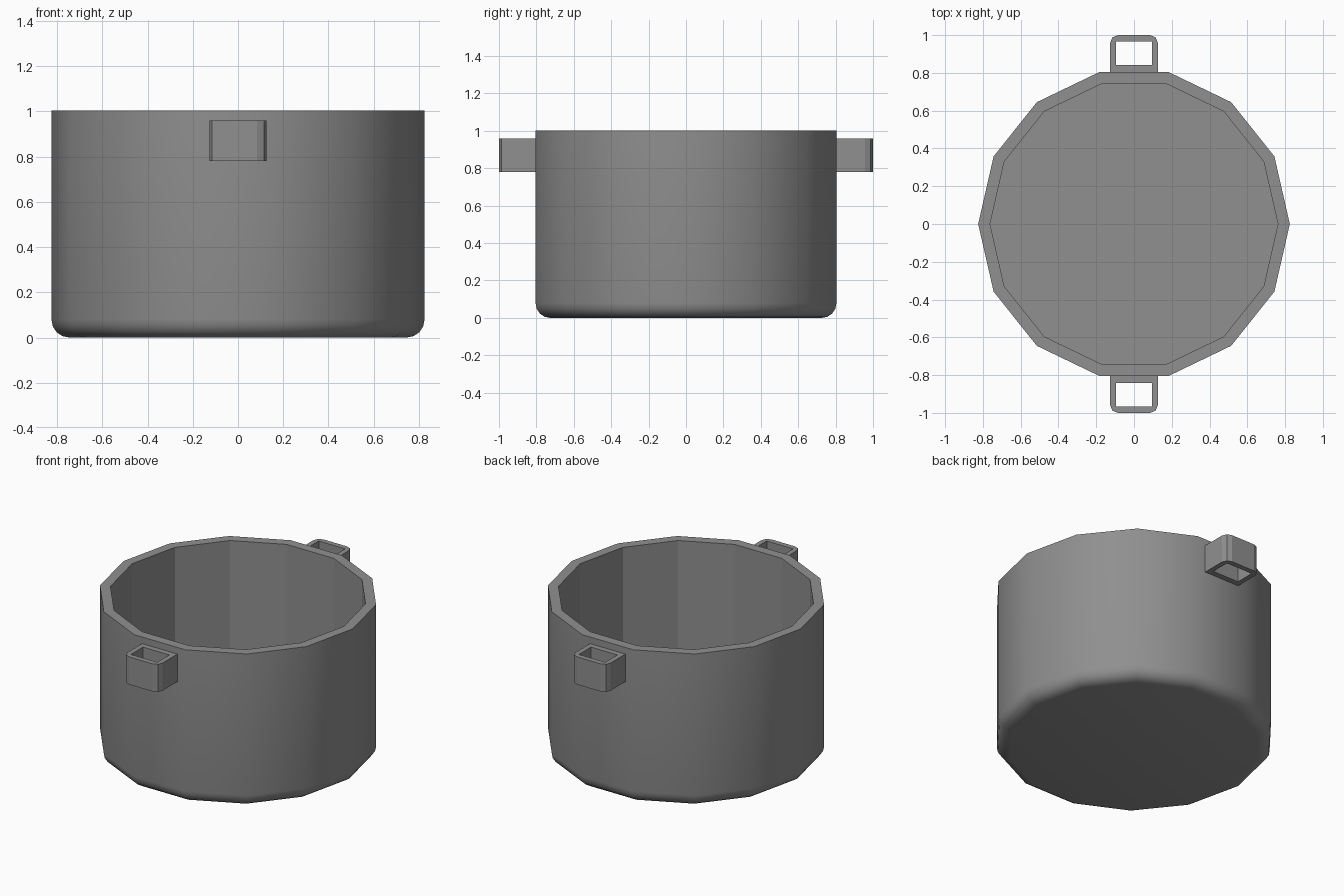
import bpy, bmesh
from math import sin, cos, pi, radians

if "Cube" in bpy.data.objects:
    bpy.data.objects.remove(bpy.data.objects["Cube"])

SIDES = 14
metal = bpy.data.materials.new("dark_metal")
metal.diffuse_color = (0.278, 0.278, 0.278, 1)
metal.use_nodes = True
metal.node_tree.nodes["Principled BSDF"].inputs["Base Color"].default_value = metal.diffuse_color


def make_object(name, bm):
    bmesh.ops.recalc_face_normals(bm, faces=bm.faces)
    for e in bm.edges:
        if len(e.link_faces) == 2 and e.calc_face_angle(0) > radians(40):
            e.smooth = False
    mesh = bpy.data.meshes.new(name)
    bm.to_mesh(mesh)
    bm.free()
    mesh.materials.append(metal)
    obj = bpy.data.objects.new(name, mesh)
    bpy.context.collection.objects.link(obj)
    return obj


def bridge(bm, a, b, smooth=False):
    n = len(a)
    for i in range(n):
        j = (i + 1) % n
        bm.faces.new((a[i], a[j], b[j], b[i])).smooth = smooth


# Pot body: rounded outer bottom, flat rim, faceted inside wall and floor
R, FILLET, WALL, FLOOR, TOP = 0.825, 0.08, 0.063, 0.1, 1.003
outer = [(R - FILLET + FILLET * sin(t * pi / 8), FILLET - FILLET * cos(t * pi / 8))
         for t in range(5)]
profile = outer + [(R, TOP), (R - WALL, TOP), (R - WALL, FLOOR)]
bm = bmesh.new()
rings = [[bm.verts.new((r * cos(2 * pi * i / SIDES), r * sin(2 * pi * i / SIDES), z))
          for i in range(SIDES)] for r, z in profile]
for k in range(len(rings) - 1):
    bridge(bm, rings[k], rings[k + 1], smooth=k < len(outer))
bm.faces.new(rings[0]).smooth = True
bm.faces.new(rings[-1])
make_object("pot_body", bm)


# Handles: square loops with rounded outer corners
def make_handle(name, side):
    x, c, z0, z1 = 0.127, 0.042, 0.78, 0.96
    y_in, y_out = 0.8, 1.0
    bm = bmesh.new()
    arc = [(x - c + c * cos(a * pi / 4), y_out - c + c * sin(a * pi / 4)) for a in range(3)]
    loop = [(x, y_in)] + arc + [(-px, py) for px, py in reversed(arc)] + [(-x, y_in)]
    hx, h0, h1 = 0.095, 0.841, 0.966
    hole = [(hx, h0)] + [(hx, h1)] * 3 + [(-hx, h1)] * 3 + [(-hx, h0)]
    grid = [[bm.verts.new((px, side * py, z)) for px, py in pts]
            for pts, z in ((loop, z0), (loop, z1), (hole, z1), (hole, z0))]
    for k in range(4):
        bridge(bm, grid[k], grid[(k + 1) % 4])
    bmesh.ops.remove_doubles(bm, verts=bm.verts, dist=1e-5)
    return make_object(name, bm)


make_handle("front_handle", -1)
make_handle("back_handle", 1)
